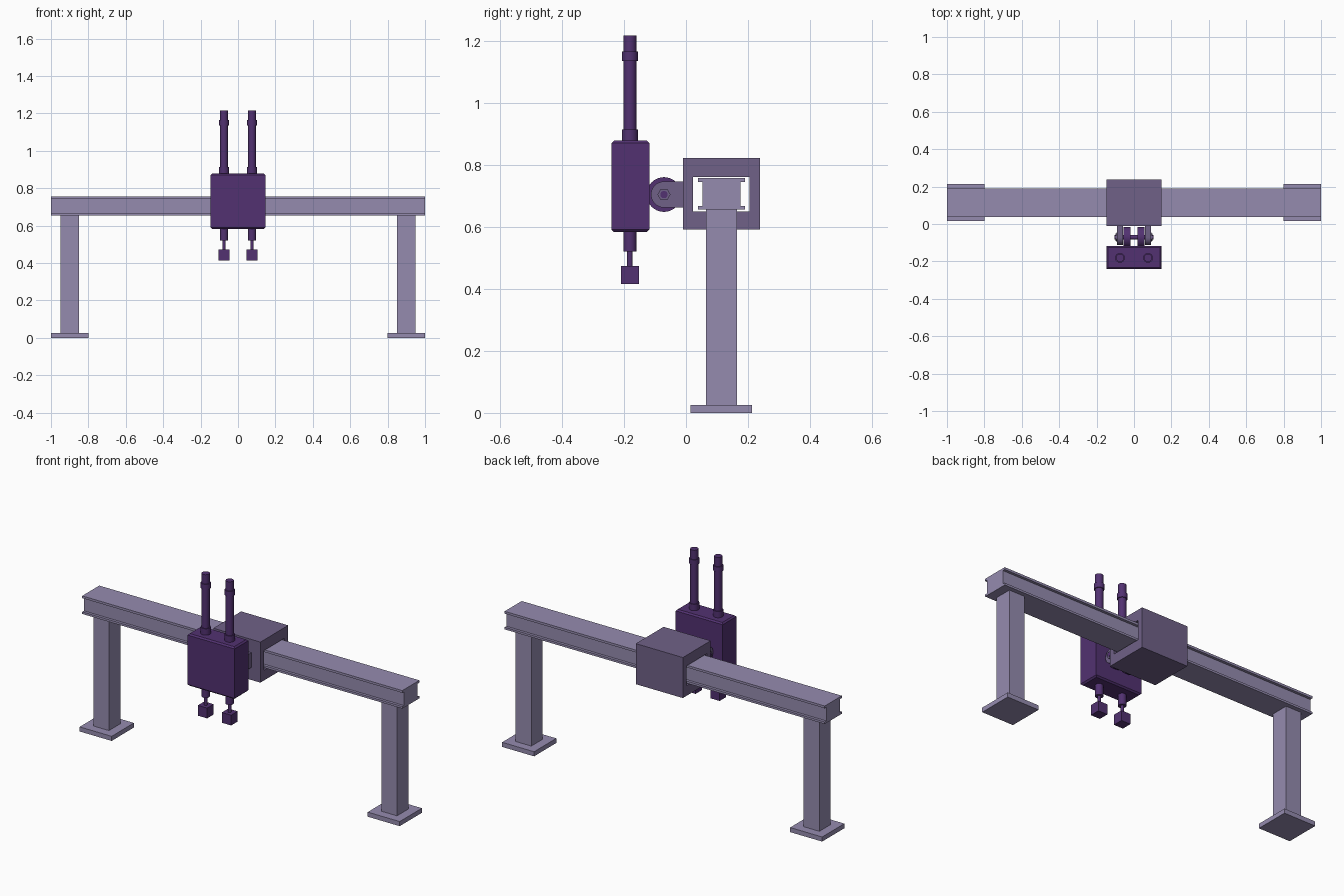
import bpy, bmesh, math
from mathutils import Matrix

if "Cube" in bpy.data.objects:
    bpy.data.objects.remove(bpy.data.objects["Cube"])


def material(name, rgb):
    m = bpy.data.materials.new(name)
    m.diffuse_color = (*rgb, 1)
    m.use_nodes = True
    m.node_tree.nodes["Principled BSDF"].inputs["Base Color"].default_value = m.diffuse_color
    return m


LILAC = material("pale lilac", (0.30, 0.26, 0.43))
MAUVE = material("grey mauve", (0.16, 0.12, 0.245))
PURPLE = material("deep purple", (0.084, 0.031, 0.165))


def finish(name, bm, mat, smooth=False):
    bmesh.ops.recalc_face_normals(bm, faces=bm.faces)
    me = bpy.data.meshes.new(name)
    bm.to_mesh(me)
    bm.free()
    me.materials.append(mat)
    ob = bpy.data.objects.new(name, me)
    bpy.context.collection.objects.link(ob)
    if smooth:
        bpy.ops.object.select_all(action='DESELECT')
        ob.select_set(True)
        bpy.context.view_layer.objects.active = ob
        bpy.ops.object.shade_smooth_by_angle(angle=math.radians(35))
    return ob


def box(name, x, y, z, mat, chamfer=0):
    """Box from (min, max) ranges, with optional chamfered top and bottom rims."""
    bm = bmesh.new()
    size = [r[1] - r[0] for r in (x, y, z)]
    mid = [(r[1] + r[0]) / 2 for r in (x, y, z)]
    bmesh.ops.create_cube(bm, size=1, matrix=Matrix.Translation(mid) @ Matrix.Diagonal((*size, 1)))
    if chamfer:
        rims = [e for e in bm.edges if abs(e.verts[0].co.z - e.verts[1].co.z) < 1e-5]
        bmesh.ops.bevel(bm, geom=rims, offset=chamfer, segments=1, affect='EDGES')
    return finish(name, bm, mat)


def extrude_x(name, profile, x0, x1, mat, smooth=False):
    """Extrude a closed (y, z) profile along x."""
    bm = bmesh.new()
    f = bm.faces.new([bm.verts.new((x0, y, z)) for y, z in profile])
    new = bmesh.ops.extrude_face_region(bm, geom=[f])["geom"]
    bmesh.ops.translate(bm, vec=(x1 - x0, 0, 0), verts=[v for v in new if isinstance(v, bmesh.types.BMVert)])
    return finish(name, bm, mat, smooth)


def arc(cy, cz, r, a0, a1, n):
    return [(cy + r * math.cos(math.radians(a0 + (a1 - a0) * i / n)),
             cz + r * math.sin(math.radians(a0 + (a1 - a0) * i / n))) for i in range(n + 1)]


def disc_x(name, r, x0, x1, mat, sides=32):
    return extrude_x(name, arc(PY, PZ, r, 0, 360, sides)[:-1], x0, x1, mat, sides > 8)


def lathe(name, profile, x, y, mat, sides=24):
    """Stepped round part about a vertical axis, from (radius, z) rings."""
    bm = bmesh.new()
    rings = [[bm.verts.new((x + r * math.cos(2 * math.pi * i / sides),
                            y + r * math.sin(2 * math.pi * i / sides), z))
              for i in range(sides)] for r, z in profile]
    for a, b in zip(rings, rings[1:]):
        for i in range(sides):
            j = (i + 1) % sides
            bm.faces.new((a[i], a[j], b[j], b[i]))
    bm.faces.new(rings[0])
    bm.faces.new(rings[-1])
    return finish(name, bm, mat, True)


# Gantry beam: solid core with overhanging top and bottom flanges
half = [(0.076, 0.655), (0.076, 0.667), (0.061, 0.667), (0.061, 0.744), (0.076, 0.744), (0.076, 0.757)]
BY = 0.114
beam = [(BY + d, z) for d, z in half] + [(BY - d, z) for d, z in reversed(half)]
extrude_x("gantry_beam", beam, -1, 1, LILAC)

# Posts and foot plates
for s, side in ((-1, "left"), (1, "right")):
    cx = s * 0.9
    box(side + "_post", (cx - 0.049, cx + 0.049), (0.064, 0.165), (0.025, 0.656), LILAC)
    box(side + "_foot_plate", (cx - 0.1, cx + 0.1), (0.015, 0.213), (0, 0.026), LILAC)

# Carriage: rectangular sleeve around the beam
bm = bmesh.new()
loops = []
for x in (-0.147, 0.147):
    for y0, y1, z0, z1 in ((-0.01, 0.238, 0.592, 0.821), (0.022, 0.205, 0.649, 0.761)):
        loops.append([bm.verts.new((x, y, z)) for y, z in ((y0, z0), (y1, z0), (y1, z1), (y0, z1))])
for a, b in ((0, 1), (1, 3), (3, 2), (2, 0)):
    for i in range(4):
        j = (i + 1) % 4
        bm.faces.new((loops[a][i], loops[a][j], loops[b][j], loops[b][i]))
finish("carriage", bm, MAUVE)

# Hinge between carriage and head
PY, PZ = -0.071, 0.704
lug = [(-0.008, PZ + 0.042)] + arc(PY, PZ, 0.042, 90, 270, 16) + [(-0.008, PZ - 0.042)]
for s, side in ((-1, "left"), (1, "right")):
    extrude_x(side + "_carriage_lug", lug, s * 0.06, s * 0.09, MAUVE, True)
    disc_x(side + "_head_lug", 0.056, s * 0.02, s * 0.056, PURPLE)
    disc_x(side + "_washer", 0.026, s * 0.089, s * 0.093, MAUVE)
    disc_x(side + "_hinge_nut", 0.021, s * 0.092, s * 0.1, MAUVE, 6)
disc_x("hinge_pin", 0.012, -0.103, 0.103, PURPLE, 20)

# Tool head body
HY = -0.181
box("head_body", (-0.147, 0.147), (-0.24, -0.118), (0.583, 0.878), PURPLE, 0.008)

# Twin spindles: upper tube with collars, lower sleeve and rod, square tip
for s, side in ((-1, "left"), (1, "right")):
    cx = s * 0.075
    lathe(side + "_upper_tube", [(0.026, 0.87), (0.026, 0.914), (0.021, 0.914), (0.021, 1.135),
                                 (0.026, 1.135), (0.026, 1.165), (0.021, 1.165), (0.021, 1.217)],
          cx, HY, PURPLE)
    lathe(side + "_lower_rod", [(0.009, 0.465), (0.009, 0.521), (0.021, 0.521), (0.021, 0.59)],
          cx, HY, PURPLE)
    box(side + "_square_tip", (cx - 0.029, cx + 0.029), (HY - 0.029, HY + 0.029), (0.415, 0.473), PURPLE)
